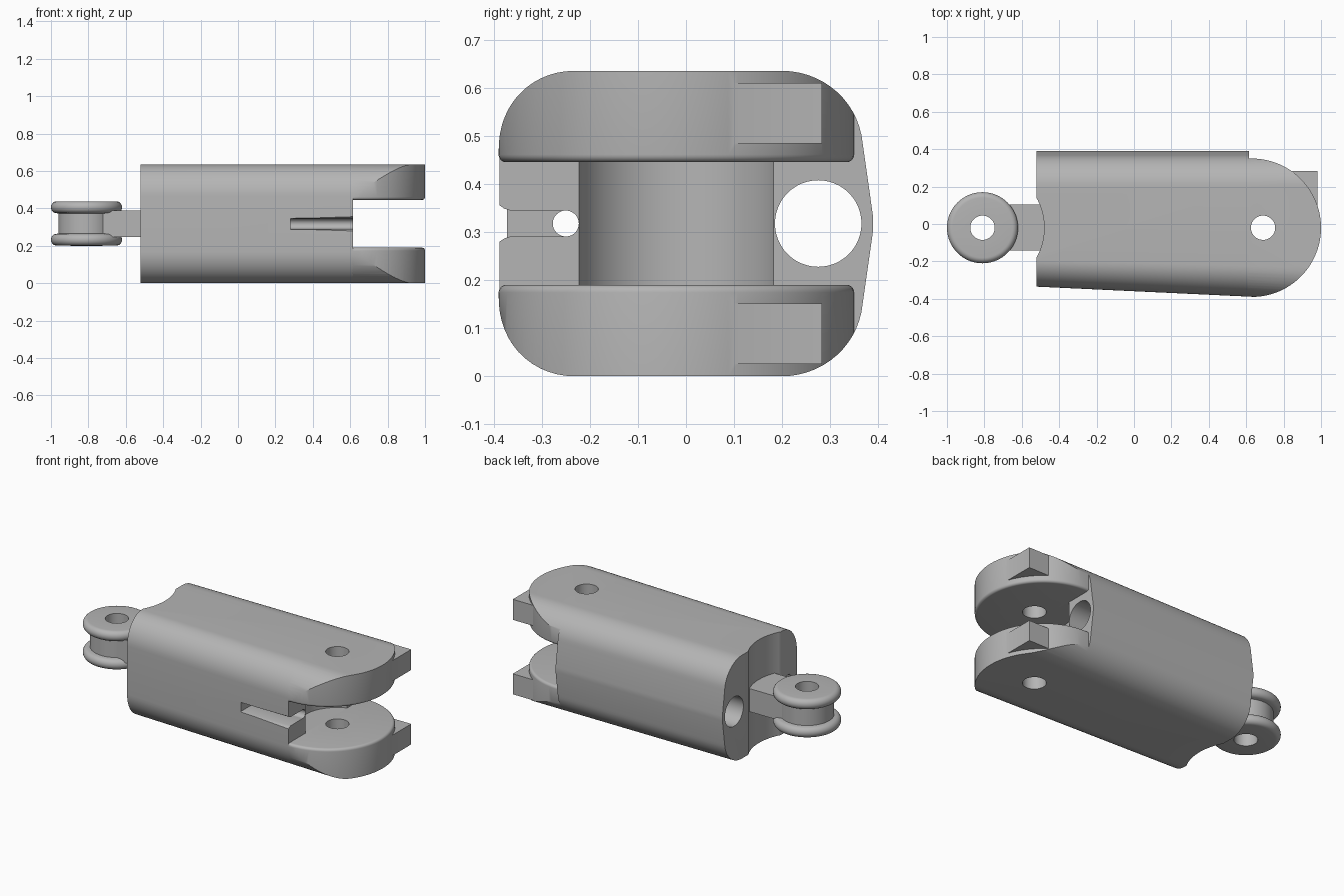
import bpy, bmesh, math
from mathutils import Matrix

cube = bpy.data.objects.get("Cube")
if cube:
    bpy.data.objects.remove(cube)

grey = bpy.data.materials.new("mid grey")
grey.use_nodes = True
GREY = (0.46, 0.46, 0.46, 1)
grey.diffuse_color = GREY
grey.node_tree.nodes["Principled BSDF"].inputs["Base Color"].default_value = GREY

MID_Z, HALF = 0.3175, 0.3175
PIN_Y, PIN_X, ROLLER_X = -0.02, 0.69, -0.81


def finish(name, bm):
    bmesh.ops.recalc_face_normals(bm, faces=bm.faces)
    mesh = bpy.data.meshes.new(name)
    bm.to_mesh(mesh)
    bm.free()
    mesh.materials.append(grey)
    obj = bpy.data.objects.new(name, mesh)
    bpy.context.collection.objects.link(obj)
    return obj


def prism(name, loop_a, loop_b):
    """Solid between two matching outlines."""
    bm = bmesh.new()
    a = [bm.verts.new(p) for p in loop_a]
    b = [bm.verts.new(p) for p in loop_b]
    bm.faces.new(a)
    bm.faces.new(b)
    for i in range(len(a)):
        j = (i + 1) % len(a)
        bm.faces.new((a[i], a[j], b[j], b[i]))
    return finish(name, bm)


def box(name, x, y, z):
    corners = [(x[0], y[0]), (x[1], y[0]), (x[1], y[1]), (x[0], y[1])]
    return prism(name, [(*c, z[0]) for c in corners], [(*c, z[1]) for c in corners])


def rod(name, x, y, r, z, n=64):
    ring = [(x + r * math.cos(i * math.tau / n), y + r * math.sin(i * math.tau / n)) for i in range(n)]
    return prism(name, [(*c, z[0]) for c in ring], [(*c, z[1]) for c in ring])


def rod_x(name, y, z, r, x, n=48):
    ring = [(y + r * math.cos(i * math.tau / n), z + r * math.sin(i * math.tau / n)) for i in range(n)]
    return prism(name, [(x[0], *c) for c in ring], [(x[1], *c) for c in ring])


def boolean(obj, other, operation="DIFFERENCE"):
    mod = obj.modifiers.new("cut", "BOOLEAN")
    mod.operation, mod.solver, mod.object = operation, "EXACT", other
    bpy.context.view_layer.update()
    mesh = bpy.data.meshes.new_from_object(obj.evaluated_get(bpy.context.evaluated_depsgraph_get()))
    obj.modifiers.clear()
    obj.data = mesh
    bpy.data.objects.remove(other)


def arc(cx, cz, rx, rz, start, end, n=14):
    angles = [math.radians(start + (end - start) * i / n) for i in range(n + 1)]
    return [(cx + rx * math.cos(t), cz + rz * math.sin(t)) for t in angles]


def shell(name, x0, x1):
    """Rounded cross-section, tapered on the front side."""
    upper = [(0.389, 0.015)] + arc(0.2, HALF - 0.165, 0.168, 0.165, 5, 90)
    upper += arc(-0.225, HALF - 0.17, 0.165, 0.17, 90, 180)
    section = upper + [(y, -z) for y, z in reversed(upper)]

    def at(x):
        front = (0.335 + (x + 0.52) * 0.047) / 0.39
        return [(x, y * front if y < 0 else y, z + MID_Z) for y, z in section]
    return prism(name, at(x0), at(x1))


# Main body with its end scoop, roller seat, bores and front groove
body = shell("body", -0.52, 0.615)
boolean(body, rod("end_scoop", ROLLER_X, PIN_Y, 0.33, (-0.2, 0.9), 96))
boolean(body, rod("roller_seat", PIN_X, PIN_Y, 0.216, (0.19, 0.445), 96))
boolean(body, rod_x("large_bore", 0.275, MID_Z, 0.09, (-0.8, 0.8)))
boolean(body, rod_x("cable_bore", -0.25, MID_Z, 0.027, (-0.8, 0.8)))
half = [(-0.45, 0.038), (-0.388, 0.038), (-0.378, 0.031), (-0.365, 0.027), (-0.25, 0.0265)]
groove = [(y, MID_Z + z) for y, z in half] + [(y, MID_Z - z) for y, z in reversed(half)]
boolean(body, prism("groove", [(0.28, *p) for p in groove], [(0.8, *p) for p in groove]))

# Fork arms: round-ended plates with a softened inner edge, trimmed to the shell
outline = [(0.61, -0.45), (0.63, -0.39)] + arc(0.63, PIN_Y, 0.37, 0.37, -88, 90, 56) + [(0.61, 0.35)]
outline[0] = (0.61, -0.39)


def fork_arm(name, side):
    bm = bmesh.new()
    rings = []
    steps = [(0.1275 + 0.016 * (1 - math.cos(t)), 0.016 * (1 - math.sin(t)))
             for t in [math.pi / 2 * i / 5 for i in range(6)]]
    steps.append((0.4, 0))
    for height, inset in steps:
        k = 1 - inset / 0.37
        rings.append([bm.verts.new((0.63 + (x - 0.63) * (k if x > 0.63 else 1),
                                    PIN_Y + (y - PIN_Y) * k, MID_Z + side * height)) for x, y in outline])
    for a, b in zip(rings, rings[1:]):
        for i in range(len(a)):
            j = (i + 1) % len(a)
            bm.faces.new((a[i], a[j], b[j], b[i]))
    bm.faces.new(rings[0])
    bm.faces.new(rings[-1])
    arm = finish(name, bm)
    boolean(arm, shell("trim", 0.5, 1.1), "INTERSECT")
    # Stop block on the back of the arm
    lo, hi = sorted((MID_Z + side * 0.166, MID_Z + side * 0.292))
    boolean(arm, box("stop", (0.78, 0.98), (0.08, 0.283), (lo, hi)), "UNION")
    boolean(arm, rod("pin_hole", PIN_X, PIN_Y, 0.065, (-0.2, 0.9)))
    return arm


arms = [fork_arm("upper_fork_arm", 1), fork_arm("lower_fork_arm", -1)]

# Neck joining the body to the roller
neck = box("neck", (-0.75, -0.45), (-0.142, 0.105), (0.248, 0.39))
boolean(neck, rod("neck_hole", ROLLER_X, PIN_Y, 0.14, (0, 0.7)))

# Flanged roller: one lathe profile around a through hole
profile = [(0.065, 0.2)]
for centre in (0.2325, 0.406):
    profile += arc(0.16, centre, 0.03, 0.0315, -90, 90, 12)
    if centre < 0.3:
        profile += [(0.15, 0.266), (0.15, 0.372)]
profile += [(0.065, 0.4375)]
bm = bmesh.new()
loop = [bm.verts.new((r, 0, z)) for r, z in profile]
edges = [bm.edges.new((loop[i], loop[(i + 1) % len(loop)])) for i in range(len(loop))]
bmesh.ops.spin(bm, geom=loop + edges, cent=(0, 0, 0), axis=(0, 0, 1), angle=math.tau, steps=72)
bmesh.ops.remove_doubles(bm, verts=bm.verts, dist=0.0002)
bmesh.ops.transform(bm, matrix=Matrix.Translation((ROLLER_X, PIN_Y, 0)), verts=bm.verts)
roller = finish("roller", bm)

# Smooth curved surfaces, keep machined edges crisp
for obj in [body, neck, roller] + arms:
    bpy.ops.object.select_all(action="DESELECT")
    obj.select_set(True)
    bpy.context.view_layer.objects.active = obj
    bpy.ops.object.shade_smooth_by_angle(angle=math.radians(30))
